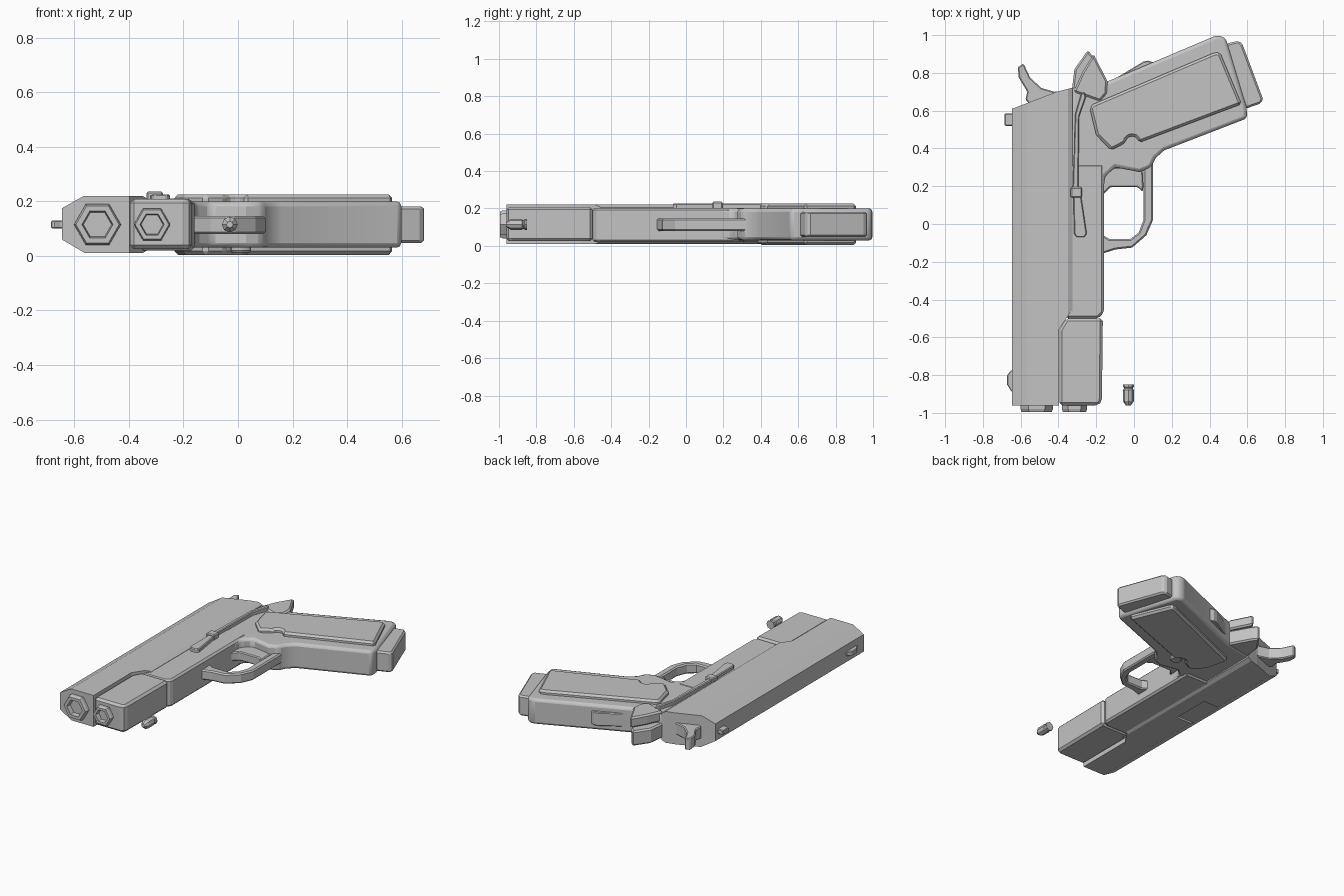
import bpy, bmesh, math
from mathutils import Vector

if "Cube" in bpy.data.objects:
    bpy.data.objects.remove(bpy.data.objects["Cube"], do_unlink=True)

GREY = (0.55, 0.55, 0.55, 1)
metal = bpy.data.materials.new("plain grey")
metal.use_nodes = True
metal.diffuse_color = GREY
metal.node_tree.nodes["Principled BSDF"].inputs["Base Color"].default_value = GREY
MID = 0.115  # height of the centre plane


def finish(name, bm, bevel=0, segments=1):
    bmesh.ops.recalc_face_normals(bm, faces=bm.faces)
    mesh = bpy.data.meshes.new(name)
    bm.to_mesh(mesh)
    bm.free()
    mesh.materials.append(metal)
    ob = bpy.data.objects.new(name, mesh)
    bpy.context.collection.objects.link(ob)
    if bevel:
        mod = ob.modifiers.new("Bevel", 'BEVEL')
        mod.width, mod.segments = bevel, segments
        mod.limit_method, mod.angle_limit = 'ANGLE', math.radians(40)
    return ob


def extrude(name, points, direction, bevel=0, segments=1):
    bm = bmesh.new()
    face = bm.faces.new([bm.verts.new(p) for p in points])
    geo = bmesh.ops.extrude_face_region(bm, geom=[face])["geom"]
    bmesh.ops.translate(bm, vec=direction, verts=[v for v in geo if isinstance(v, bmesh.types.BMVert)])
    return finish(name, bm, bevel, segments)


def slab(name, outline, low, high, bevel=0, segments=1):
    """Outline seen from above, extruded upward."""
    return extrude(name, [(x, y, low) for x, y in outline], (0, 0, high - low), bevel, segments)


def box(name, x, y, z, bevel=0):
    return slab(name, [(x[0], y[0]), (x[1], y[0]), (x[1], y[1]), (x[0], y[1])], z[0], z[1], bevel)


def lathe(name, x, rings, sides, axis='Y', y=0, z=MID):
    """Rings of (radius, distance) along y or z."""
    bm = bmesh.new()
    loops = []
    for r, d in rings:
        loop = []
        for i in range(sides):
            a = math.tau * i / sides
            u, v = r * math.cos(a), r * math.sin(a)
            loop.append(bm.verts.new((x + u, d, z + v) if axis == 'Y' else (x + u, y + v, d)))
        loops.append(loop)
    for a, b in zip(loops, loops[1:]):
        for i in range(sides):
            j = (i + 1) % sides
            bm.faces.new((a[i], a[j], b[j], b[i]))
    bm.faces.new(loops[0])
    bm.faces.new(loops[-1])
    return finish(name, bm)


def cut(target, cutter):
    cutter.hide_render = True
    cutter.hide_viewport = True
    mod = target.modifiers.new("Cut", 'BOOLEAN')
    mod.operation, mod.object, mod.solver = 'DIFFERENCE', cutter, 'EXACT'


def bake(ob):
    """Apply modifiers and drop the helper cutters."""
    cutters = [m.object for m in ob.modifiers if m.type == 'BOOLEAN']
    bpy.context.view_layer.update()
    mesh = bpy.data.meshes.new_from_object(ob.evaluated_get(bpy.context.evaluated_depsgraph_get()))
    ob.modifiers.clear()
    ob.data = mesh
    for c in cutters:
        bpy.data.objects.remove(c, do_unlink=True)


# Slide: chamfered section, slanted rear, stepped front, ejection recess
section = [(-.645, .06), (-.645, .175), (-.565, .22), (-.35, .22), (-.325, .205),
           (-.325, .025), (-.35, .01), (-.56, .01)]
slide = extrude("slide", [(x, -.96, z) for x, z in section], (0, 1.75, 0))
cut(slide, slab("rear_cutter", [(-.75, .572), (-.645, .61), (-.41, .70), (-.31, .725),
                                (-.2, .73), (-.2, .95), (-.75, .95)], -.1, .4))
cut(slide, slab("front_cutter", [(-.398, -1.1), (-.398, -.56), (-.332, -.46),
                                 (-.2, -.46), (-.2, -1.1)], -.1, .4))
cut(slide, box("port_cutter", (-.62, -.45), (-.12, .14), (-.05, .022)))
bake(slide)

# Muzzle fittings: hollow hexagonal nuts
for name, x, r in (("barrel_nut", -.515, .086), ("guide_rod_nut", -.315, .067)):
    lathe(name, x, [(r, -.94), (r, -.98), (r * .92, -.995), (r * .66, -.995), (r * .6, -.965)], 6)

# Frame front and main body with the raked grip
slab("dust_cover", [(-.395, -.96), (-.19, -.96), (-.17, -.94), (-.165, -.50), (-.36, -.50),
                    (-.395, -.56)], .025, .208, .02)
slab("frame_rail", [(-.36, -.50), (-.19, -.50), (-.16, -.47), (-.16, .32), (-.36, .32)],
     .02, .203, .012)
slab("grip_frame", [(-.34, .18), (-.16, .18), (-.155, .25), (-.10, .30), (.03, .275), (.09, .30),
                    (.115, .35), (.16, .39), (.60, .56), (.595, .62), (.485, .985), (.44, 1.0),
                    (-.14, .755), (-.33, .72)], .03, .20, .018, 2)

# Grip panels, with a half-round relief for the catch
panel = [(-.235, .615), (-.20, .47), (-.12, .39)]
panel += [(-.01 + .035 * math.cos(a), .43 + .035 * math.sin(a))
          for a in (math.pi * (1 - i / 6) for i in range(7))]
panel += [(.57, .635), (.455, .91), (.42, .905), (-.215, .635)]
slab("grip_panels", panel, .004, .226, .018)
lathe("magazine_catch", .01, [(.038, .10), (.038, .02), (.032, .012)], 12, 'Z', y=.42)

# Magazine floor plate
slab("magazine_base", [(.47, .95), (.51, .96), (.555, .97), (.575, .95), (.682, .665),
                       (.675, .64), (.59, .61)], .047, .182, .01)

# Back strap, tang and thumb safety
slab("grip_safety", [(-.15, .74), (.05, .86), (.075, .865), (.12, .85), (.12, .80)], .07, .16, .005)
slab("tang", [(-.33, .70), (-.315, .82), (-.245, .92), (-.215, .885), (-.14, .75), (-.14, .68)],
     .035, .135, .01)
slab("thumb_safety", [(-.32, .70), (-.275, .80), (-.215, .90), (-.14, .755), (-.145, .69),
                      (-.18, .65)], .14, .21, .01)

# Hammer
slab("hammer", [(-.38, .66), (-.38, .705), (-.42, .70), (-.49, .72), (-.55, .775), (-.585, .85),
                (-.615, .83), (-.61, .775), (-.565, .70), (-.575, .66), (-.52, .60)], .075, .155, .006)

# Trigger and guard
slab("trigger", [(-.18, .12), (-.155, .165), (-.125, .195), (.02, .195), (.045, .17),
                 (.05, .20), (.045, .30), (-.18, .30)], .085, .145, .006)
slab("trigger_guard", [(-.17, -.158), (-.10, -.135), (-.01, -.125), (.065, -.06), (.10, .02),
                       (.10, .34), (.05, .32), (.05, .02), (.025, -.045), (-.02, -.08),
                       (-.13, -.08), (-.17, -.055)], .08, .147, .008)

# Slide stop: rod, thumb catch and tapered plate
slab("slide_stop_rod", [(-.325, .18), (-.295, .18), (-.29, .57), (-.255, .67), (-.262, .70),
                        (-.28, .69), (-.312, .58)], .18, .226, .005)
box("slide_stop_catch", (-.335, -.275), (.14, .195), (.18, .236), .006)
slab("slide_stop_plate", [(-.32, .15), (-.28, .15), (-.25, -.05), (-.262, -.07), (-.305, -.07),
                          (-.318, -.05)], .18, .226, .005)

# Sights
box("rear_sight", (-.685, -.62), (.52, .585), (.10, .13), .004)
slab("front_sight", [(-.62, -.90), (-.65, -.885), (-.672, -.85), (-.672, -.80), (-.65, -.775),
                     (-.62, -.77)], .10, .13, .004)

# Loose cartridge
lathe("cartridge", -.03, [(.029, -.85), (.029, -.862), (.024, -.866), (.024, -.872), (.029, -.878),
                          (.029, -.938), (.012, -.962)], 8)

# Smooth shading with crisp edges
bpy.ops.object.select_all(action='DESELECT')
for name in ("grip_frame", "cartridge", "magazine_catch"):
    ob = bpy.data.objects[name]
    ob.select_set(True)
    bpy.context.view_layer.objects.active = ob
bpy.ops.object.shade_smooth_by_angle(angle=math.radians(30))
